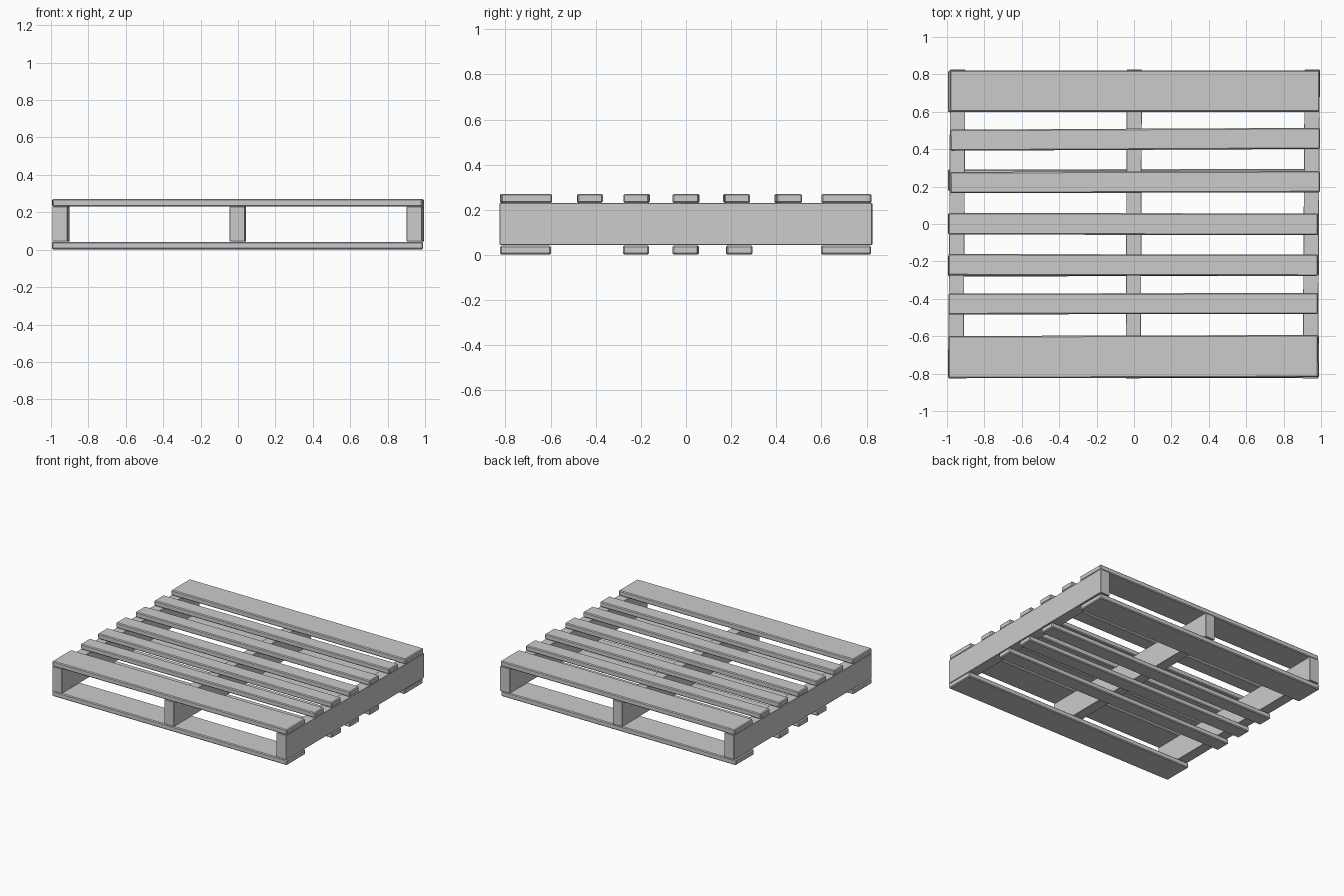
import bpy, math

if "Cube" in bpy.data.objects:
    bpy.data.objects.remove(bpy.data.objects["Cube"])


def plank(name, center, size, yaw=0.0, bevel=0.006):
    """Slightly worn wooden plank, turned a little about z."""
    bpy.ops.mesh.primitive_cube_add(size=1, location=center)
    ob = bpy.context.object
    ob.name = name
    ob.scale = size
    bpy.ops.object.transform_apply(location=False, rotation=False, scale=True)
    ob.rotation_euler.z = yaw
    if bevel:
        mod = ob.modifiers.new("worn_edges", 'BEVEL')
        mod.width = bevel
        mod.segments = 1
    return ob


# Three stringers running front to back, each a touch out of square
for name, x, w, drift in (("left_stringer", -0.947, 0.082, 0.010),
                          ("middle_stringer", -0.001, 0.081, 0.006),
                          ("right_stringer", 0.948, 0.082, 0.010)):
    plank(name, (x, 0, 0.1375), (w, 1.65, 0.187),
          -math.atan2(drift, 1.65), 0.002)

# Top deck boards: y centre, width, x centre, rise from left end to right end
top_boards = ((-0.709, 0.226, -0.004, 0.006), (-0.426, 0.112, -0.004, 0.003),
              (-0.219, 0.114, -0.004, -0.003), (0.000, 0.116, -0.004, -0.004),
              (0.224, 0.114, 0.006, 0.005), (0.453, 0.113, 0.006, 0.010),
              (0.711, 0.222, 0.004, 0.000))
for i, (y, w, x, rise) in enumerate(top_boards):
    plank(f"top_board_{i + 1}", (x, y, 0.251), (1.978, w, 0.040),
          math.atan2(rise, 1.98))

# Bottom deck boards
bottom_boards = ((-0.711, 0.224, 0.0), (-0.222, 0.114, 0.002),
                 (-0.001, 0.114, -0.004), (0.236, 0.114, 0.003),
                 (0.709, 0.222, 0.0))
for i, (y, w, rise) in enumerate(bottom_boards):
    plank(f"bottom_board_{i + 1}", (-0.003, y, 0.022), (1.984, w, 0.040),
          math.atan2(rise, 1.98))
